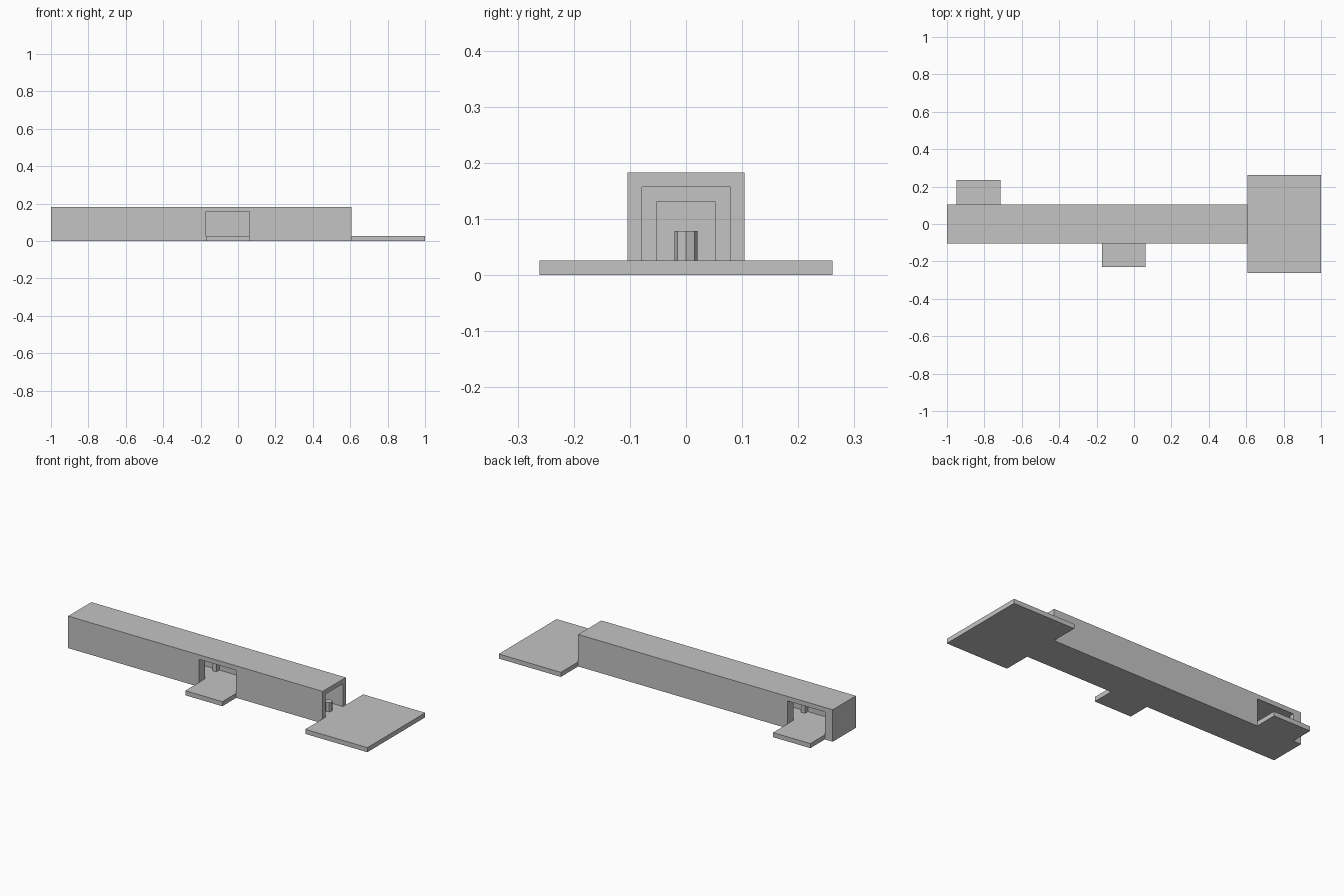
import bpy
from mathutils import Matrix
import bmesh

cube = bpy.data.objects.get("Cube")
if cube:
    bpy.data.objects.remove(cube, do_unlink=True)

U = 0.0261                     # wall thickness
FRONT_X, BACK_X = 0.608, -1.0  # ends of the corridor
HALF, TOP = 4 * U, 7 * U
FRONT_DOOR = (-0.172, 0.062)
BACK_DOOR = (-0.95, -0.715)

grey = bpy.data.materials.new("plain_grey")
grey.use_nodes = True
grey.diffuse_color = (0.55, 0.55, 0.55, 1)
grey.node_tree.nodes["Principled BSDF"].inputs["Base Color"].default_value = (0.55, 0.55, 0.55, 1)


def finish(name, bm):
    mesh = bpy.data.meshes.new(name)
    bm.to_mesh(mesh)
    bm.free()
    mesh.materials.append(grey)
    obj = bpy.data.objects.new(name, mesh)
    bpy.context.collection.objects.link(obj)
    return obj


def box(name, x, y, z):
    """Box from (low, high) ranges on each axis."""
    bm = bmesh.new()
    spans = (x, y, z)
    centre = [(a + b) / 2 for a, b in spans]
    size = [b - a for a, b in spans]
    bmesh.ops.create_cube(bm, size=1, matrix=Matrix.Translation(centre) @ Matrix.Diagonal((*size, 1)))
    return finish(name, bm)


def cut(target, name, x, y, z):
    cutter = box(name, x, y, z)
    cutter.hide_render = True
    cutter.hide_viewport = True
    cutter.display_type = 'WIRE'
    mod = target.modifiers.new(name, 'BOOLEAN')
    mod.operation = 'DIFFERENCE'
    mod.solver = 'EXACT'
    mod.object = cutter
    # Bake the cut so that no helper stays behind
    bpy.context.view_layer.update()
    graph = bpy.context.evaluated_depsgraph_get()
    mesh = bpy.data.meshes.new_from_object(target.evaluated_get(graph))
    target.modifiers.clear()
    target.data = mesh
    bpy.data.objects.remove(cutter, do_unlink=True)


# Hollow corridor, open at the +x end, with a doorway on each long side
shell = box("corridor_shell", (BACK_X, FRONT_X), (-HALF, HALF), (0, TOP))
cut(shell, "hollow", (BACK_X + U, FRONT_X + U), (-3 * U, 3 * U), (U, 6 * U))
cut(shell, "front_doorway", FRONT_DOOR, (-5 * U, -2.5 * U), (U, 6 * U))
cut(shell, "back_doorway", BACK_DOOR, (2.5 * U, 5 * U), (U, 6 * U))


# Inner door frames spanning the corridor
def door_frame(name, x):
    bm = bmesh.new()
    w, i, t, h = 3 * U, 2 * U, 6 * U, 5 * U
    outline = [(-w, U), (-w, t), (w, t), (w, U), (i, U), (i, h), (-i, h), (-i, U)]
    face = bm.faces.new([bm.verts.new((x, y, z)) for y, z in outline])
    grown = bmesh.ops.extrude_face_region(bm, geom=[face])["geom"]
    verts = [g for g in grown if isinstance(g, bmesh.types.BMVert)]
    bmesh.ops.translate(bm, verts=verts, vec=(U, 0, 0))
    bmesh.ops.recalc_face_normals(bm, faces=bm.faces)
    return finish(name, bm)


door_frame("middle_door_frame", FRONT_DOOR[0] - U)
door_frame("rear_door_frame", BACK_DOOR[1])

# Landing slabs outside each opening
box("entrance_platform", (FRONT_X, 1.0), (-10 * U, 10 * U), (0, U))
box("front_landing", FRONT_DOOR, (-0.23, -HALF), (0, U))
box("back_landing", BACK_DOOR, (HALF, 0.235), (0, U))

# Short eight-sided post inside the entrance
bm = bmesh.new()
bmesh.ops.create_cone(bm, cap_ends=True, segments=8, radius1=0.8 * U, radius2=0.8 * U,
                      depth=2 * U, matrix=Matrix.Translation((0.572, 0, 2 * U)))
finish("entrance_post", bm)
